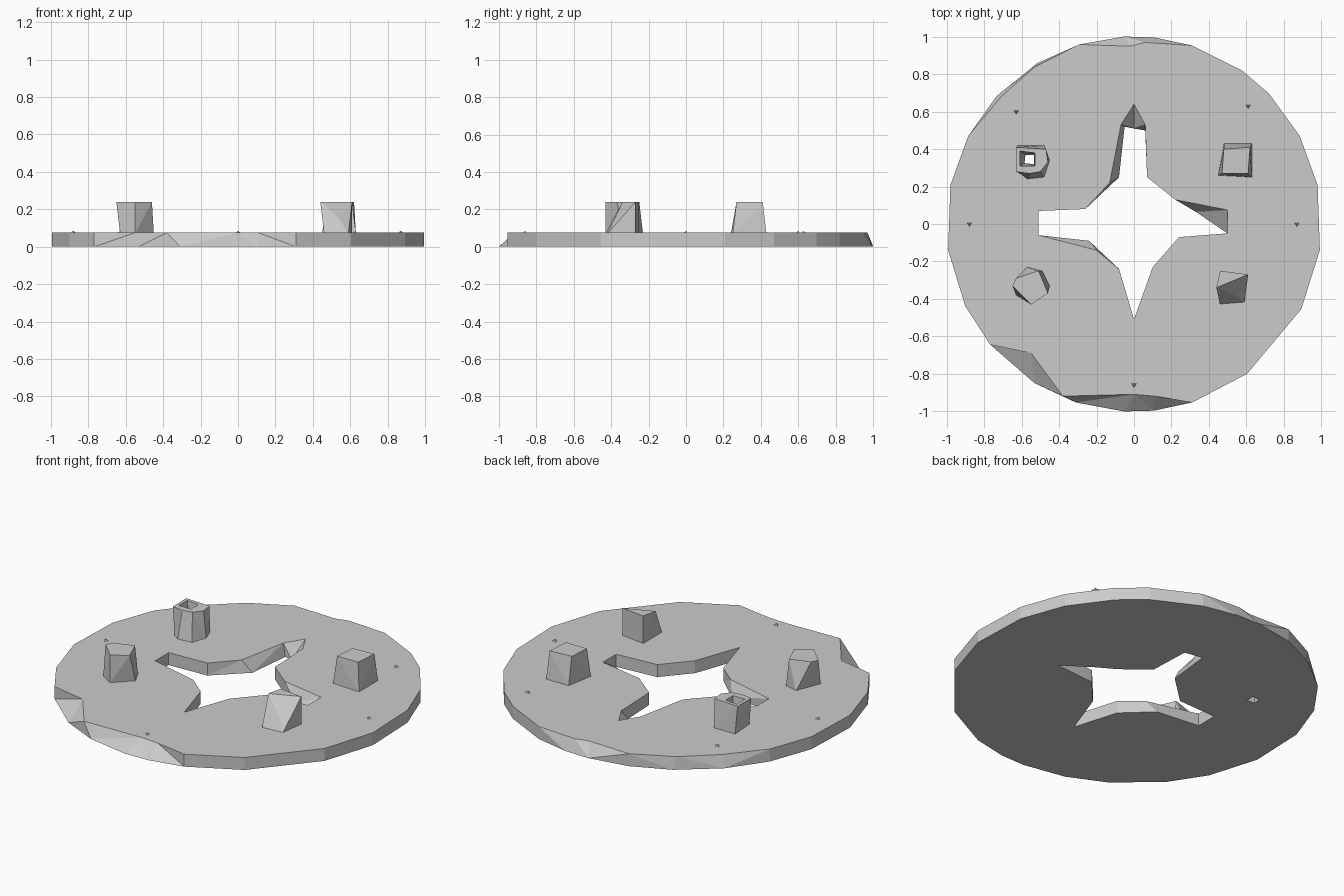
import bpy
import bmesh
from math import cos, sin, radians

PLATE_TOP = .075
STUD_TOP = .24
STUD_BASE = .07

default_cube = bpy.data.objects.get("Cube")
if default_cube:
    bpy.data.objects.remove(default_cube, do_unlink=True)

grey = bpy.data.materials.new("plain grey")
grey.use_nodes = True
grey.diffuse_color = (.6, .6, .6, 1)
grey.node_tree.nodes["Principled BSDF"].inputs["Base Color"].default_value = (.6, .6, .6, 1)


def finish(name, bm):
    """Turn a bmesh into a flat-shaded grey object."""
    bmesh.ops.recalc_face_normals(bm, faces=bm.faces[:])
    mesh = bpy.data.meshes.new(name)
    bm.to_mesh(mesh)
    bm.free()
    mesh.materials.append(grey)
    obj = bpy.data.objects.new(name, mesh)
    bpy.context.collection.objects.link(obj)
    return obj


def pierced_solid(name, loops, low, high):
    """Solid between two heights; each loop is a (top, bottom) pair of outlines."""
    bm = bmesh.new()
    rings, caps = [], {high: [], low: []}
    for outlines in loops:
        pair = []
        for outline, height in zip(outlines, (high, low)):
            ring = [bm.verts.new((x, y, height)) for x, y in outline]
            caps[height] += [bm.edges.new((ring[i - 1], ring[i])) for i in range(len(ring))]
            pair.append(ring)
        rings.append(pair)
    for edges in caps.values():
        bmesh.ops.triangle_fill(bm, edges=edges, use_beauty=True, normal=(0, 0, 1))
    for top, bottom in rings:
        for i in range(len(top)):
            bm.faces.new((top[i - 1], top[i], bottom[i], bottom[i - 1]))
    bmesh.ops.triangulate(bm, faces=[f for f in bm.faces if len(f.verts) > 3])
    return finish(name, bm)


def faceted_block(name, top, base, extra=(), low=STUD_BASE, high=STUD_TOP):
    """Convex block spanning a top outline, a base outline and loose corner points."""
    bm = bmesh.new()
    points = [(x, y, high) for x, y in top] + [(x, y, low) for x, y in base]
    for point in points + list(extra):
        bm.verts.new(point)
    bmesh.ops.convex_hull(bm, input=bm.verts[:])
    return finish(name, bm)


def reshape(outline, changes):
    """Copy of an outline with a few corners moved."""
    return [changes.get(i, point) for i, point in enumerate(outline)]


# Rim of the plate: uneven circle with chipped stretches along the upper edge
rim_angles = [84, 93, 107, 121, 137, 152, 168, 188, 206, 220, 238, 252,
              267, 276, 288, 307, 333, 352, 372, 388, 404, 415, 432]
rim_bottom = [(1.003 * cos(radians(a)), 1.003 * sin(radians(a))) for a in rim_angles]
rim_top = reshape(rim_bottom, {
    0: (.06, .97), 1: (-.02, .95), 3: (-.53, .84), 4: (-.71, .68),
    10: (-.55, -.69), 11: (-.38, -.92), 12: (0, -.91), 13: (.11, -.92)})

# Star-shaped opening, wider on top where the walls lean
star_top = [(0, .64), (.06, .53), (.07, .25), (.22, .13), (.5, .075), (.5, -.05),
            (.24, -.07), (.1, -.23), (0, -.51), (-.08, -.24), (-.2, -.14),
            (-.51, -.06), (-.51, .07), (-.26, .08), (-.13, .22), (-.07, .53)]
star_bottom = reshape(star_top, {
    0: (0, .51), 1: (.06, .5), 4: (.33, .065), 10: (-.24, -.09),
    14: (-.08, .25), 15: (-.05, .52)})

# Small bore running through one stud and the plate
bore_top = [(-.61, .39), (-.53, .38), (-.53, .31), (-.61, .31)]
bore_bottom = [(-.58, .37), (-.535, .37), (-.535, .32), (-.585, .325)]

pierced_solid("plate", [(rim_top, rim_bottom), (star_top, star_bottom),
                        (bore_bottom, bore_bottom)], 0, PLATE_TOP)

# Hollow stud at the back right
hollow_base = [(-.62, .42), (-.48, .42), (-.45, .34), (-.48, .25), (-.57, .24), (-.61, .27)]
hollow_top = [(-.63, .41), (-.47, .4), (-.46, .33), (-.5, .28), (-.56, .27), (-.63, .28)]
pierced_solid("hollow_stud", [(hollow_top, hollow_base), (bore_top, bore_bottom)],
              STUD_BASE, STUD_TOP)

# Solid studs
faceted_block("back_left_stud",
              top=[(.48, .4), (.62, .41), (.61, .27), (.47, .27)],
              base=[(.45, .26), (.48, .43), (.63, .43), (.63, .25)])
faceted_block("front_right_stud",
              top=[(-.63, -.29), (-.51, -.25), (-.46, -.37), (-.55, -.43), (-.65, -.33)],
              base=[(-.57, -.23), (-.49, -.25), (-.45, -.33), (-.55, -.43), (-.63, -.38)])
faceted_block("front_left_stud",
              top=[(.46, -.25), (.61, -.27), (.44, -.34)],
              base=[(.46, -.25), (.61, -.27), (.46, -.43), (.59, -.42)],
              extra=[(.54, -.38, .15)])

# Tiny nubs scattered round the plate
for i, (x, y) in enumerate([(-.63, .6), (.61, .63), (0, -.86), (-.88, 0), (.87, 0)]):
    faceted_block(f"nub_{i + 1}", top=[(x, y)],
                  base=[(x - .02, y + .01), (x + .02, y + .01), (x, y - .02)],
                  high=PLATE_TOP + .01)
